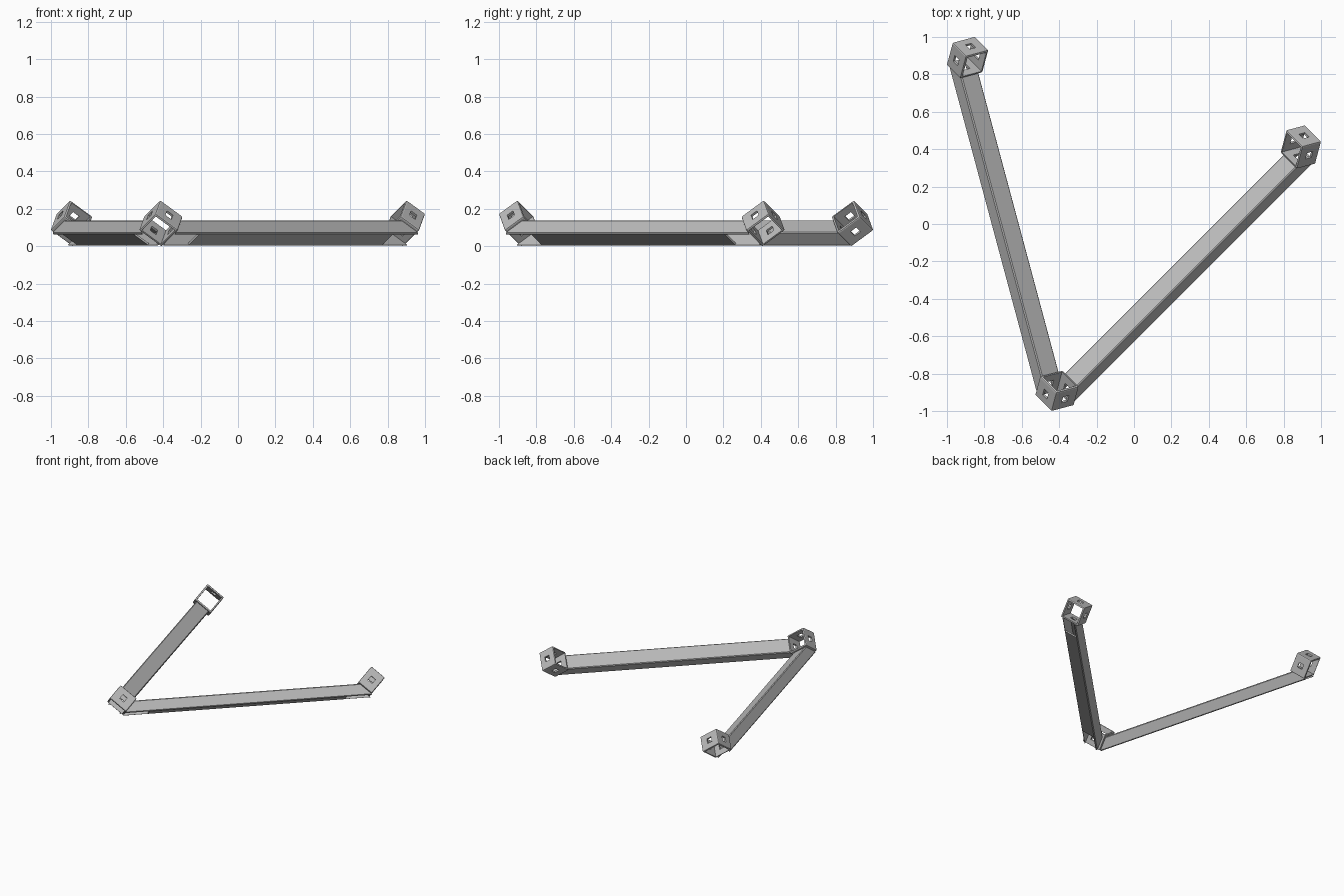
import bpy, bmesh, math
from mathutils import Vector, Matrix

if "Cube" in bpy.data.objects:
    bpy.data.objects.remove(bpy.data.objects["Cube"])

grey = bpy.data.materials.new("grey_metal")
grey.diffuse_color = (0.5, 0.5, 0.5, 1)
grey.use_nodes = True
grey.node_tree.nodes["Principled BSDF"].inputs["Base Color"].default_value = grey.diffuse_color

W, L, WALL, HOLE = 0.154, 0.128, 0.013, 0.04    # joint width, depth, wall, bolt hole
S0, S1, HALF = -0.106, -0.019, 0.059            # beam section
BEAM_WALL, CHAMFER, NOTCH = 0.010, 0.006, 0.19
CZ = 0.122
SIN, COS = math.sqrt(1 / 3), math.sqrt(2 / 3)


def az(deg):
    return Vector((math.cos(math.radians(deg)), math.sin(math.radians(deg)), 0))


def finish(bm, name):
    bmesh.ops.recalc_face_normals(bm, faces=bm.faces)
    me = bpy.data.meshes.new(name)
    bm.to_mesh(me)
    bm.free()
    me.materials.append(grey)
    ob = bpy.data.objects.new(name, me)
    bpy.context.collection.objects.link(ob)
    return ob


def box(name, size, bevel=0):
    bm = bmesh.new()
    bmesh.ops.create_cube(bm, size=1)
    bmesh.ops.scale(bm, vec=size, verts=bm.verts)
    if bevel:
        bmesh.ops.bevel(bm, geom=bm.edges[:], offset=bevel, segments=2,
                        profile=0.5, affect='EDGES')
    return finish(bm, name)


def joint(name, centre, azimuth):
    """Square tube standing on one corner, a bolt hole in each wall."""
    axes = [az(azimuth + k) * COS + Vector((0, 0, SIN)) for k in (0, 120, 240)]
    mat = Matrix(axes).transposed().to_4x4()
    mat.translation = centre
    ob = box(name, (W * L / W, W, W), 0.008)
    ob.matrix_world = mat
    inner = W - 2 * WALL
    cuts = [(1, inner, inner), (HOLE, 1, HOLE), (HOLE, HOLE, 1)]
    for i, size in enumerate(cuts):
        c = box(f"{name}_cutter_{i}", size)
        c.matrix_world = mat
        c.hide_render = True
        c.hide_viewport = True
        m = ob.modifiers.new("cut", 'BOOLEAN')
        m.operation = 'DIFFERENCE'
        m.solver = 'EXACT'
        m.object = c


def prism(name, profile, start, end, slant, offset):
    """Extrude a (y, s) profile between joints, ends slanted to the joint wall."""
    d = end - start
    length = d.length
    d.normalize()
    out = Vector((d.y, -d.x, 0))
    up = Vector((0, 0, 1))
    ya, sa = out * COS + up * SIN, up * COS - out * SIN
    bm = bmesh.new()
    loops = []
    for far in (False, True):
        loop = []
        for y, s in profile:
            t = s * slant + offset
            loop.append(bm.verts.new(start + d * (length - t if far else t) + ya * y + sa * s))
        loops.append(loop)
        bm.faces.new(loop)
    n = len(profile)
    for i in range(n):
        j = (i + 1) % n
        bm.faces.new((loops[0][i], loops[0][j], loops[1][j], loops[1][i]))
    return finish(bm, name)


def beam(name, start, end):
    c, w = CHAMFER, BEAM_WALL
    right = [(HALF - w, S1 - w), (HALF - w, S0), (HALF - c, S0), (HALF, S0 + c),
             (HALF, S1 - c), (HALF - c, S1)]
    left = [(-y, s) for y, s in reversed(right)]
    # three-sided channel running right up to the joints
    prism(name + "_channel", right + left, start, end, 1, W / math.sqrt(2))
    # closing plate, cut back at both ends for bolt access
    h = HALF - w
    prism(name + "_closing_plate", [(-h, S0), (h, S0), (h, S0 + w), (-h, S0 + w)],
          start, end, 0, NOTCH)


# three joints on an equilateral triangle, open ends facing its middle
back_left = Vector((-0.89, 0.89, CZ))
front = Vector((-0.412, -0.892, CZ))
right = Vector((0.892, 0.412, CZ))
joint("back_left_joint", back_left, -45)
joint("front_joint", front, 75)
joint("right_joint", right, 195)

# two beams
beam("left_beam", back_left, front)
beam("right_beam", front, right)
